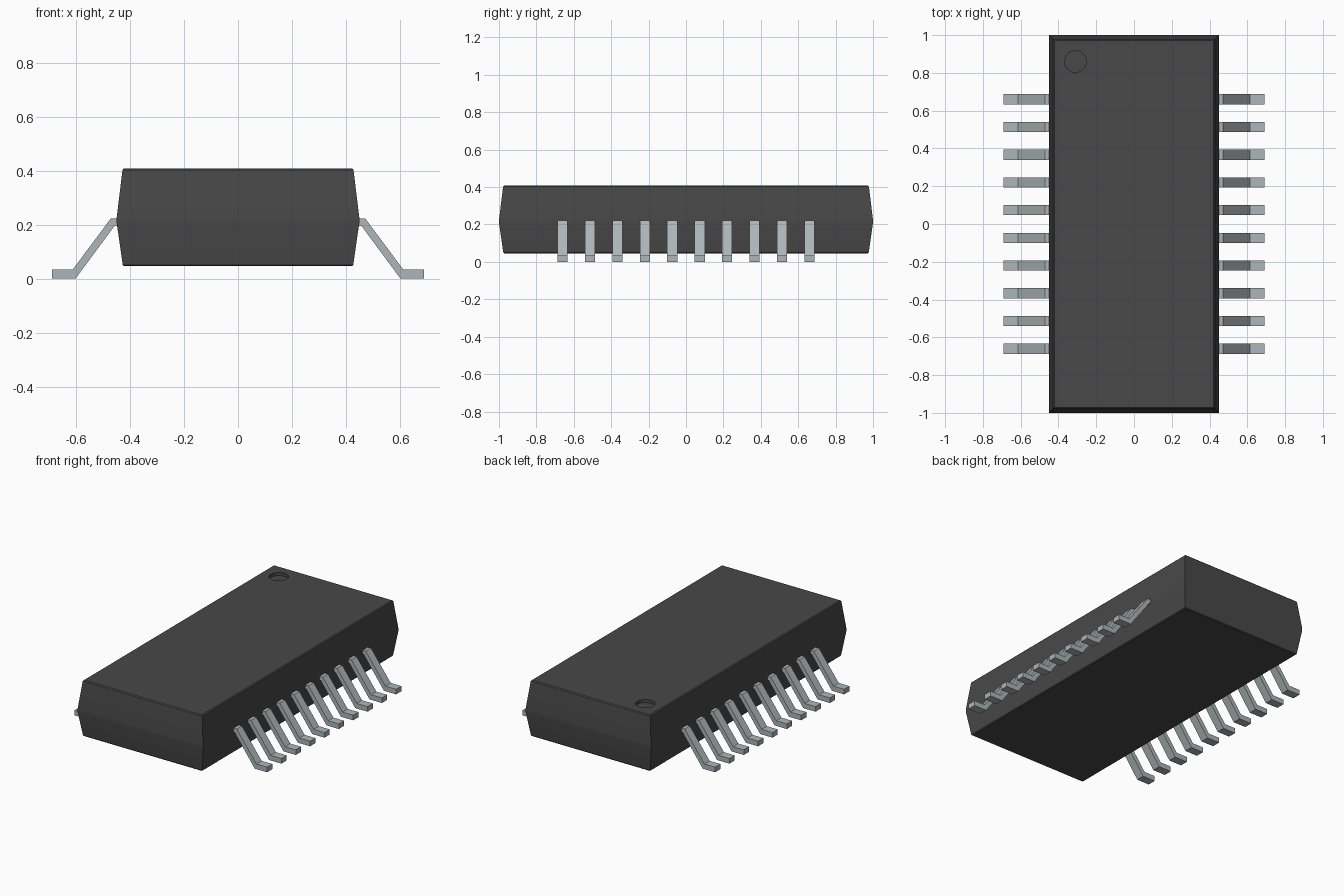
import bpy, bmesh, math

old = bpy.data.objects.get("Cube")
if old:
    bpy.data.objects.remove(old, do_unlink=True)


def material(name, rgb, roughness):
    m = bpy.data.materials.new(name)
    m.use_nodes = True
    m.diffuse_color = (*rgb, 1)
    bsdf = m.node_tree.nodes["Principled BSDF"]
    bsdf.inputs["Base Color"].default_value = (*rgb, 1)
    bsdf.inputs["Roughness"].default_value = roughness
    return m


def finish(bm, name, mat):
    bmesh.ops.recalc_face_normals(bm, faces=bm.faces)
    mesh = bpy.data.meshes.new(name)
    bm.to_mesh(mesh)
    bm.free()
    mesh.materials.append(mat)
    ob = bpy.data.objects.new(name, mesh)
    bpy.context.collection.objects.link(ob)
    return ob


def bridge(bm, a, b):
    n = len(a)
    for i in range(n):
        j = (i + 1) % n
        bm.faces.new((a[i], a[j], b[j], b[i]))


plastic = material("dark grey plastic", (0.065, 0.065, 0.065), 0.7)
metal = material("light grey metal", (0.42, 0.47, 0.49), 0.5)

# Body: stacked rectangles (half x, half y, z), widest at the parting line
RINGS = [(0.422, 0.972, 0.046), (0.427, 0.977, 0.051), (0.45, 1.0, 0.21),
         (0.45, 1.0, 0.222), (0.428, 0.978, 0.403), (0.422, 0.972, 0.409)]
bm = bmesh.new()
rings = [[bm.verts.new((sx * x, sy * y, z))
          for sx, sy in ((-1, -1), (1, -1), (1, 1), (-1, 1))] for x, y, z in RINGS]
for a, b in zip(rings, rings[1:]):
    bridge(bm, a, b)
bm.faces.new(rings[0][::-1])

# Pin-one dimple sunk into the top face
N, R, DEPTH = 32, 0.057, 0.02
rim, floor = [[bm.verts.new((-0.31 + R * math.cos(2 * math.pi * i / N),
                             0.86 + R * math.sin(2 * math.pi * i / N), z))
               for i in range(N)] for z in (0.409, 0.409 - DEPTH)]
loops = [bm.edges.new((r[i], r[(i + 1) % N])) for r in (rim,) for i in range(N)]
top = rings[-1]
loops += [bm.edges.get((top[i], top[(i + 1) % 4])) for i in range(4)]
bmesh.ops.triangle_fill(bm, edges=loops, use_beauty=True, normal=(0, 0, 1))
bridge(bm, rim, floor)
bm.faces.new(floor)
body = finish(bm, "body", plastic)
bpy.context.view_layer.objects.active = body
body.select_set(True)
bpy.ops.object.shade_smooth_by_angle(angle=math.radians(25))
body.select_set(False)

# Leads: bent strip profile (x, z) extruded along y, ten per side
PROFILE = [(0.42, 0.222), (0.472, 0.222), (0.613, 0.033), (0.69, 0.033),
           (0.69, 0.0), (0.602, 0.0), (0.457, 0.196), (0.42, 0.196)]
COUNT, PITCH, HALF = 10, 0.1468, 0.027
for side, label in ((1, "left"), (-1, "right")):
    for k in range(COUNT):
        yc = (k - (COUNT - 1) / 2) * PITCH
        bm = bmesh.new()
        a, b = [[bm.verts.new((side * x, yc + dy, z)) for x, z in PROFILE]
                for dy in (-HALF, HALF)]
        bridge(bm, a, b)
        bm.faces.new(a)
        bm.faces.new(b[::-1])
        finish(bm, f"{label}_lead_{k + 1}", metal)
